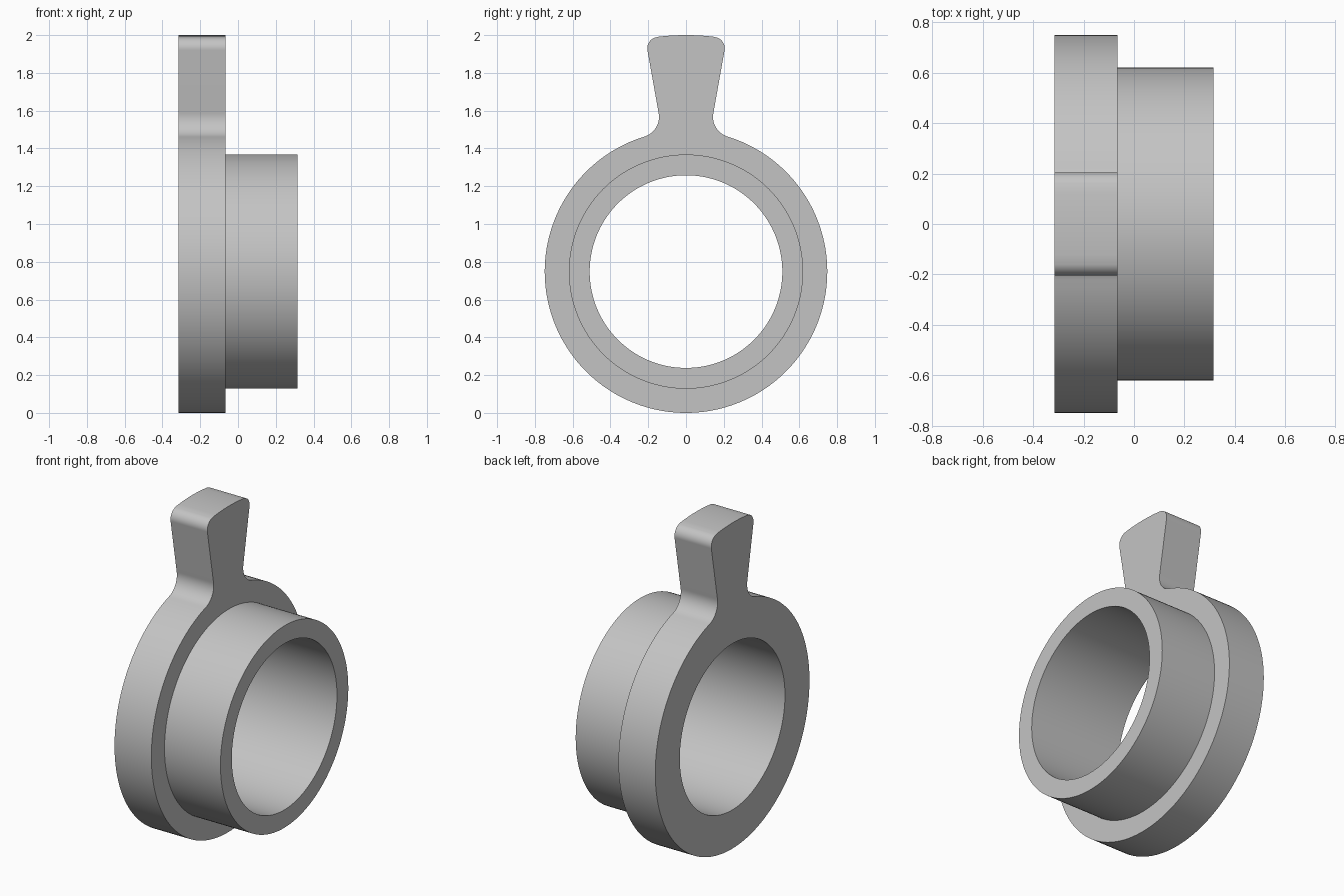
import bpy
import bmesh
from math import cos, sin, radians

cube = bpy.data.objects.get("Cube")
if cube:
    bpy.data.objects.remove(cube, do_unlink=True)

# Main dimensions
AXIS_Z = 0.748
FLANGE_R, HUB_R, BORE_R = 0.748, 0.62, 0.51
X_BACK, X_STEP, X_END = -0.315, -0.065, 0.315


def arc(cy, cz, r, start, end, steps):
    """Points of an arc in the y-z plane, angles in degrees."""
    angles = [radians(start + (end - start) * i / steps) for i in range(steps + 1)]
    return [(cy + r * cos(a), cz + r * sin(a)) for a in angles]


def circle(r):
    return arc(0, AXIS_Z, r, 0, 360, 144)[:-1]


# Half outline of the flange: tab top, tab corner, neck fillet, round rim
half = arc(0, AXIS_Z, 2 - AXIS_Z, 90, 83.3, 6)
half += arc(0.145, 1.93, 0.06, 83, -10, 14)
half += arc(0.252, 1.567, 0.109, 170, 252.9, 16)
half += arc(0, AXIS_Z, FLANGE_R, 72.9, -90, 72)[1:]
outline = half + [(-y, z) for y, z in half[-2:0:-1]]

bm = bmesh.new()


def loop(points, x):
    """Closed loop of edges at one x position."""
    verts = [bm.verts.new((x, y, z)) for y, z in points]
    edges = [bm.edges.new((v, verts[i - 1])) for i, v in enumerate(verts)]
    return verts, edges


def wall(a, b):
    for i in range(len(a[0])):
        bm.faces.new((a[0][i - 1], a[0][i], b[0][i], b[0][i - 1]))


def annulus(outer, inner, side):
    bmesh.ops.triangle_fill(bm, use_beauty=True, edges=outer[1] + inner[1],
                            normal=(side, 0, 0))


rim_back, rim_step = loop(outline, X_BACK), loop(outline, X_STEP)
hub_step, hub_end = loop(circle(HUB_R), X_STEP), loop(circle(HUB_R), X_END)
bore_back, bore_end = loop(circle(BORE_R), X_BACK), loop(circle(BORE_R), X_END)

# Flat faces: flange back, flange shoulder, hub end
annulus(rim_back, bore_back, -1)
annulus(rim_step, hub_step, 1)
annulus(hub_end, bore_end, 1)

# Curved walls: flange rim with tab, hub, bore
wall(rim_back, rim_step)
wall(hub_step, hub_end)
wall(bore_back, bore_end)
bmesh.ops.recalc_face_normals(bm, faces=bm.faces[:])

mesh = bpy.data.meshes.new("flanged_collar_with_tab")
bm.to_mesh(mesh)
bm.free()
collar = bpy.data.objects.new("flanged_collar_with_tab", mesh)
bpy.context.collection.objects.link(collar)

# Plain grey material
grey = bpy.data.materials.new("light_grey")
grey.use_nodes = True
color = (0.55, 0.55, 0.55, 1)
grey.diffuse_color = color
grey.node_tree.nodes["Principled BSDF"].inputs["Base Color"].default_value = color
mesh.materials.append(grey)

bpy.ops.object.select_all(action="DESELECT")
collar.select_set(True)
bpy.context.view_layer.objects.active = collar
bpy.ops.object.shade_smooth_by_angle(angle=radians(30))
